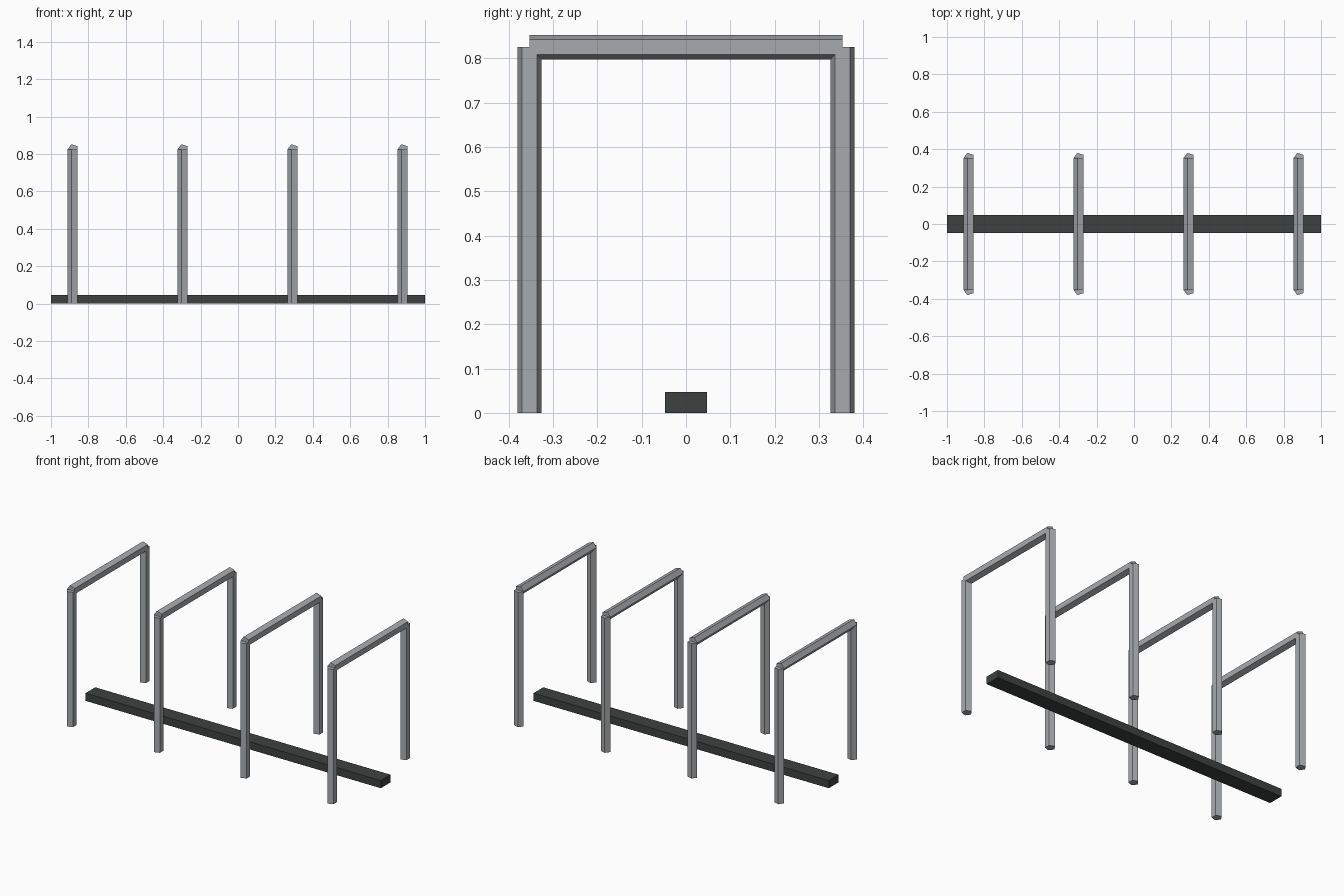
import bpy
from math import pi
from mathutils import Matrix

cube = bpy.data.objects.get("Cube")
if cube:
    bpy.data.objects.remove(cube, do_unlink=True)


def make_material(name, color):
    mat = bpy.data.materials.new(name)
    mat.use_nodes = True
    mat.diffuse_color = color
    mat.node_tree.nodes["Principled BSDF"].inputs["Base Color"].default_value = color
    return mat


steel = make_material("grey_steel", (0.39, 0.41, 0.43, 1))
rubber = make_material("dark_base", (0.045, 0.055, 0.053, 1))

RADIUS = 0.029      # five-sided tube
HALF_SPAN = 0.353   # leg centre line to the middle
HEIGHT = 0.825      # centre line of the top bar


def tube(name, length, location, lying=False):
    """Five-sided tube with its flat face towards +x."""
    bpy.ops.mesh.primitive_cylinder_add(vertices=5, radius=RADIUS, depth=length)
    obj = bpy.context.object
    # Turn a corner to -x, so that the opposite flat faces +x
    corner = obj.data.vertices[0].co
    turn = Matrix.Rotation(pi / 2, 4, 'Z') if abs(corner.x) < abs(corner.y) else Matrix.Rotation(pi, 4, 'Z')
    obj.data.transform(turn)
    if lying:
        obj.data.transform(Matrix.Rotation(pi / 2, 4, 'X'))
    obj.location = location
    obj.name = name
    obj.data.materials.append(steel)


# Ground beam
bpy.ops.mesh.primitive_cube_add(size=1, location=(0, 0, 0.0235))
beam = bpy.context.object
beam.name = "ground_beam"
beam.data.transform(Matrix.Diagonal((2, 0.094, 0.047, 1)))
beam.data.materials.append(rubber)

# Four hoops, each with two legs and a top bar
for i in range(4):
    x = (i - 1.5) * 0.588
    for side, sign in (("front", -1), ("back", 1)):
        tube(f"{side}_leg_{i + 1}", HEIGHT, (x, sign * HALF_SPAN, HEIGHT / 2))
    tube(f"top_bar_{i + 1}", 2 * HALF_SPAN, (x, 0, HEIGHT), lying=True)
